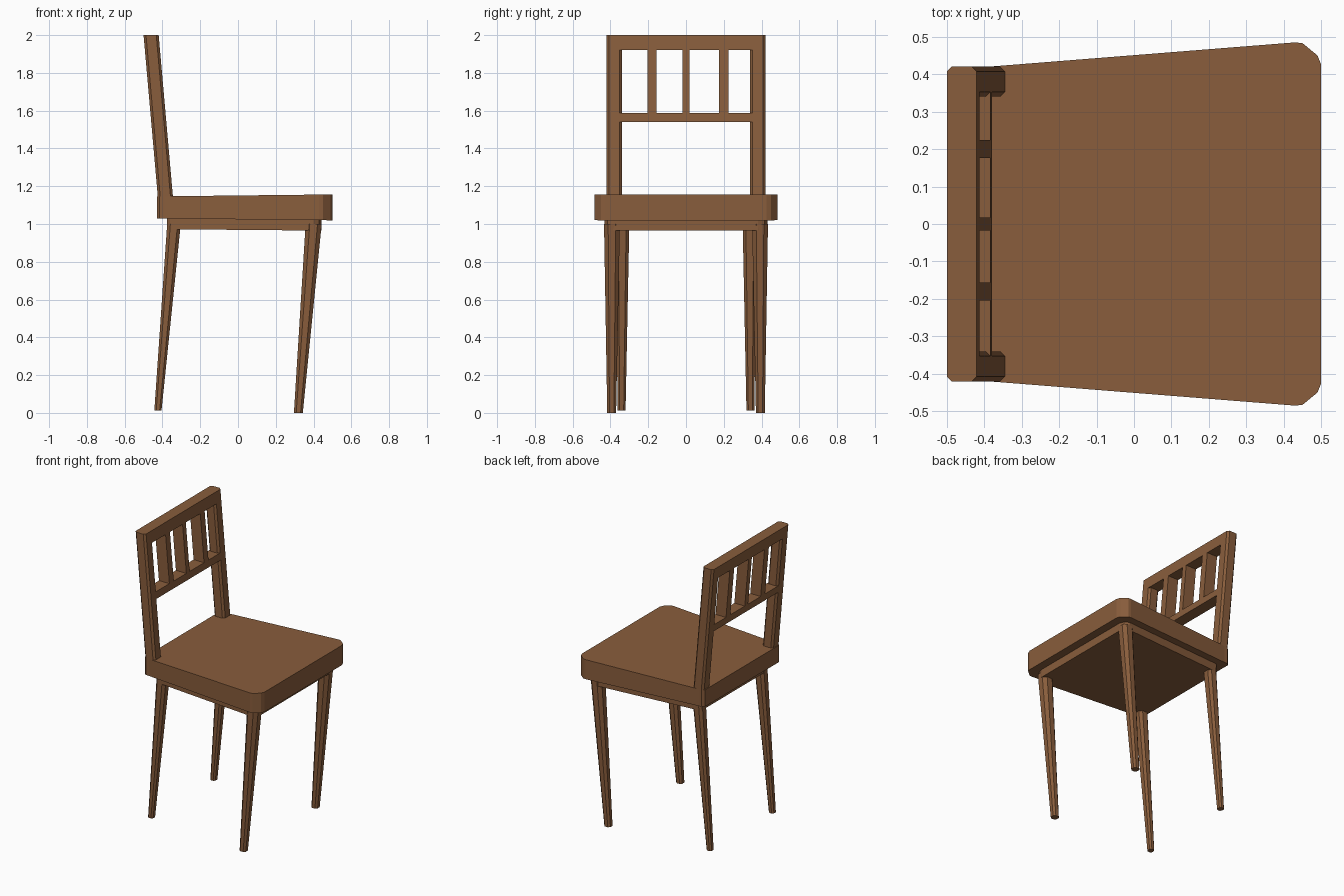
import bpy, bmesh

if "Cube" in bpy.data.objects:
    bpy.data.objects.remove(bpy.data.objects["Cube"])

wood = bpy.data.materials.new("wood")
wood.diffuse_color = (0.25, 0.11, 0.045, 1)
wood.use_nodes = True
wood.node_tree.nodes["Principled BSDF"].inputs["Base Color"].default_value = wood.diffuse_color


def loft(name, rings):
    """Skin a stack of equal-length rings and cap both ends."""
    bm = bmesh.new()
    vs = [[bm.verts.new(p) for p in r] for r in rings]
    n = len(vs[0])
    for a, b in zip(vs, vs[1:]):
        for i in range(n):
            j = (i + 1) % n
            bm.faces.new((a[i], a[j], b[j], b[i]))
    bm.faces.new(vs[0][::-1])
    bm.faces.new(vs[-1])
    bmesh.ops.recalc_face_normals(bm, faces=bm.faces)
    me = bpy.data.meshes.new(name)
    bm.to_mesh(me)
    bm.free()
    me.materials.append(wood)
    ob = bpy.data.objects.new(name, me)
    bpy.context.collection.objects.link(ob)
    return ob


def oct_ring(x0, x1, y0, y1, z, c):
    """Rectangle with chamfered corners at height z."""
    return [(x0 + c, y0, z), (x1 - c, y0, z), (x1, y0 + c, z), (x1, y1 - c, z),
            (x1 - c, y1, z), (x0 + c, y1, z), (x0, y1 - c, z), (x0, y0 + c, z)]


def mirror_y(ring, s):
    return [(x, y * s, z) for x, y, z in ring]


def slab(name, half, bottom, top):
    """Symmetric outline with bottom and top heights that vary along x."""
    outline = half + [(x, -y) for x, y in reversed(half)]
    return loft(name, [[(x, y, f(x)) for x, y in outline] for f in (bottom, top)])


# Seat cushion, a little thicker and wider at the front
slab("seat", [(-0.43, 0.405), (-0.415, 0.418), (0.43, 0.485), (0.45, 0.483),
              (0.49, 0.45), (0.5, 0.425)],
     lambda x: 1.025 - 0.011 * x, lambda x: 1.151 + 0.011 * x)

# Apron plate under the seat
slab("apron", [(-0.375, 0.36), (-0.36, 0.372), (0.40, 0.432), (0.43, 0.415), (0.442, 0.38)],
     lambda x: 0.969 - 0.009 * x, lambda x: 1.035)


# Leaning back frame: depth range at a given height
def back_x(z):
    t = max(0, (z - 1.15) / 0.85)
    return -0.425 - 0.075 * t, -0.345 - 0.075 * t


for side, s in (("left", 1), ("right", -1)):
    # Back posts
    loft(f"back_post_{side}", [mirror_y(oct_ring(*back_x(z), 0.34, 0.42, z, 0.013), s)
                               for z in (1.035, 1.15, 2.0)])
    # Tapered splayed legs
    loft(f"front_leg_{side}", [mirror_y(oct_ring(0.296, 0.343, 0.37, 0.417, 0.0, 0.012), s),
                               mirror_y(oct_ring(0.358, 0.443, 0.35, 0.434, 1.0, 0.022), s)])
    loft(f"back_leg_{side}", [mirror_y(oct_ring(-0.443, -0.405, 0.32, 0.362, 0.012, 0.01), s),
                              mirror_y(oct_ring(-0.375, -0.303, 0.30, 0.373, 1.0, 0.017), s)])


def back_bar(name, y0, y1, z0, z1):
    rings = []
    for z in (z0, z1):
        a, b = back_x(z)
        rings.append([(a, y0, z), (b, y0, z), (b, y1, z), (a, y1, z)])
    loft(name, rings)


# Rails and slats of the back
back_bar("top_rail", -0.36, 0.36, 1.92, 2.0)
back_bar("lower_rail", -0.36, 0.36, 1.54, 1.588)
for i, y in enumerate((-0.18, 0.0, 0.2)):
    w = 0.018 if i == 1 else 0.024
    back_bar(f"slat_{i + 1}", y - w, y + w, 1.58, 1.925)
